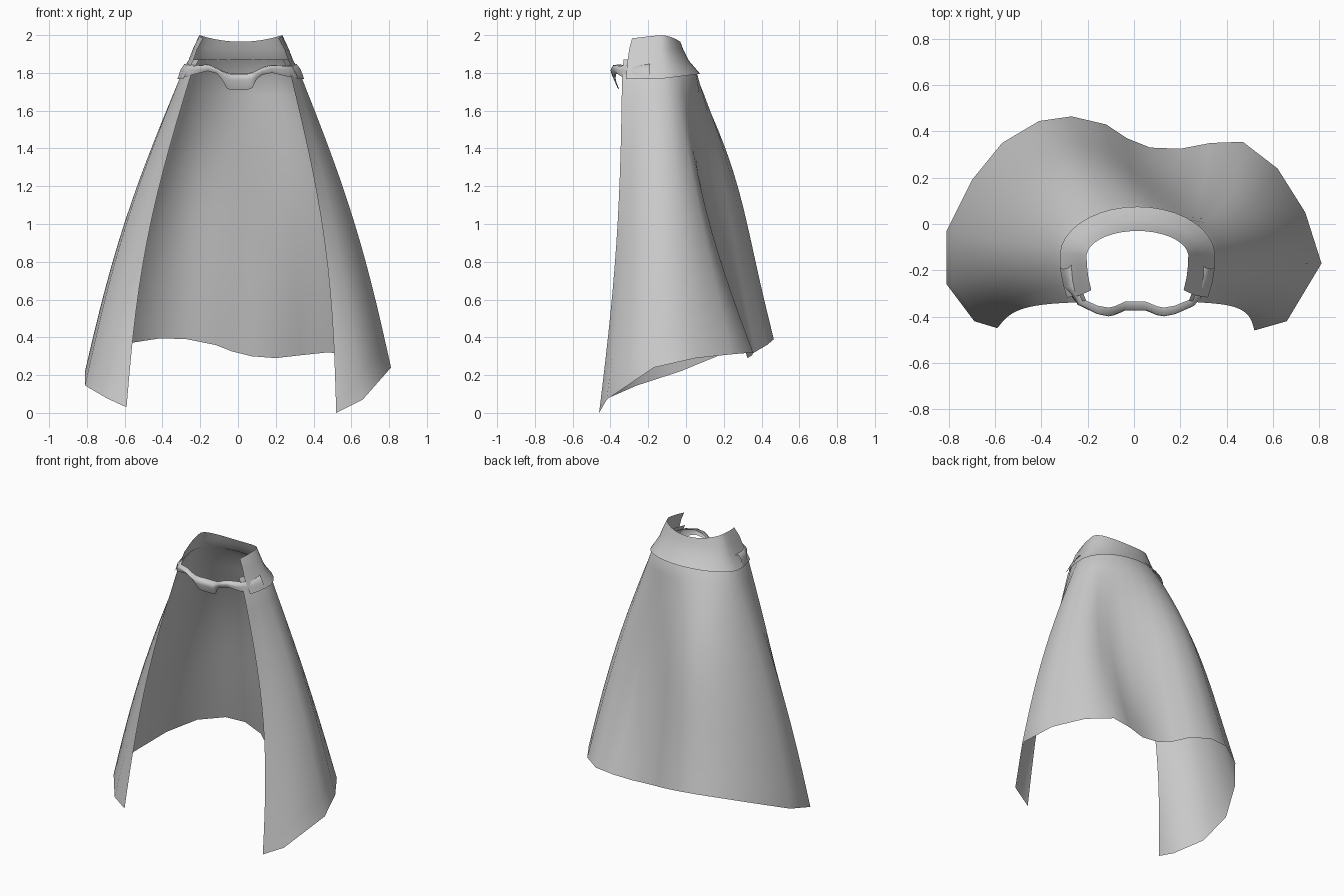
import bpy, math

if "Cube" in bpy.data.objects:
    bpy.data.objects.remove(bpy.data.objects["Cube"])

cloth = bpy.data.materials.new("grey cloth")
cloth.diffuse_color = (0.6, 0.6, 0.6, 1)
cloth.use_nodes = True
cloth.node_tree.nodes["Principled BSDF"].inputs["Base Color"].default_value = cloth.diffuse_color


def loft(name, rows):
    """Skin a sheet through rows holding equal numbers of points."""
    n = len(rows[0])
    verts = [p for row in rows for p in row]
    faces = [(r * n + i, (r + 1) * n + i, (r + 1) * n + i + 1, r * n + i + 1)
             for r in range(len(rows) - 1) for i in range(n - 1)]
    mesh = bpy.data.meshes.new(name)
    mesh.from_pydata(verts, [], faces)
    mesh.materials.append(cloth)
    mesh.shade_smooth()
    obj = bpy.data.objects.new(name, mesh)
    bpy.context.collection.objects.link(obj)
    return obj


def ring(deg, rx, back, front, cx=0.015, cy=-0.14):
    """Point on an oval with a different depth at the back and front."""
    a = math.radians(deg)
    s = math.sin(a)
    return cx + rx * math.cos(a), cy + (back if s > 0 else front) * s


# Cape: hem point (x, y, z) and depth bulge of each fold, left to right
hem = [(-.59, -.45, .03, -.25), (-.69, -.42, .075, -.12), (-.81, -.26, .145, 0),
       (-.81, -.03, .22, .05), (-.70, .19, .31, .09), (-.57, .35, .37, .11),
       (-.41, .445, .395, .12), (-.27, .465, .39, .12), (-.12, .43, .36, .10),
       (-.03, .37, .325, .05), (.07, .33, .30, -.03), (.20, .325, .29, -.15),
       (.33, .35, .305, -.21), (.47, .355, .32, -.14), (.62, .24, .31, -.03),
       (.74, .05, .29, .03), (.81, -.17, .24, 0), (.66, -.42, .07, -.12),
       (.52, -.46, 0, -.25)]
last = len(hem) - 1
angles = [214 - 248 * i / last for i in range(last + 1)]
# top edge tucked under the collar
rows = [[(*ring(a, .268, .143, .34), 1.87) for a in angles]]
for r in range(15):
    t = r / 14
    wave = math.sin(math.pi * t)
    upper = .03 * math.sin(2 * math.pi * t)
    row = []
    for i, (x, y, z, by) in enumerate(hem):
        tx, ty = ring(angles[i], .318, .20, .355)
        bx = .18 if i == 0 else .25 if i == last else .09
        row.append((tx + (x - tx) * (t + bx * wave),
                    ty + (y - ty) * (t + by * wave + (upper if by > .04 else 0)),
                    1.79 + (z - 1.79) * t))
    rows.append(row)
loft("cape", rows)

# Collar: flared band rising to a standing neck, open at the front
steps = 24
rows = [[], [], [], []]
for i in range(steps + 1):
    deg = 205 - 230 * i / steps
    s = math.sin(math.radians(deg))
    back = max(0, s)
    for k, (rx, rb, rf, z) in enumerate([
            (.336, .215, .42, 1.768 + .027 * back), (.278, .155, .40, 1.865),
            (.255, .125, .38, 1.925), (.22, .11, .345, 2.0 - .035 * back ** 2)]):
        x, y = ring(deg, rx, rb, rf)
        rows[k].append((x, y, z - (.04 * max(0, -s) if k == 3 else 0)))
loft("collar", rows)

# Front band with a hanging clasp tab: x, outer y, upper z, lower z
band = [(-.32, -.19, 1.85, 1.768), (-.305, -.27, 1.845, 1.77), (-.25, -.345, 1.84, 1.788),
        (-.16, -.385, 1.845, 1.81), (-.11, -.395, 1.825, 1.795), (-.085, -.39, 1.812, 1.765),
        (-.06, -.38, 1.802, 1.72), (-.04, -.37, 1.798, 1.71), (.05, -.37, 1.798, 1.71),
        (.075, -.38, 1.803, 1.72), (.10, -.39, 1.815, 1.77), (.13, -.395, 1.83, 1.79),
        (.18, -.385, 1.843, 1.80), (.265, -.35, 1.84, 1.78), (.33, -.27, 1.84, 1.768),
        (.35, -.19, 1.85, 1.768)]
rows = [[], [], [], []]
for x, y, hi, lo in band:
    side = min(1, abs((x - .015) / .32) ** 3)    # slopes inward at the sides
    rows[0].append((x * (1 - .16 * side), y + .035 * (1 - side * .6), hi))
    rows[1].append((x * (1 - .11 * side), y, hi - .004))
    rows[2].append((x * (1 - .05 * side), y - .004, hi * .6 + lo * .4))
    rows[3].append((x, y + .018 * (1 - side), lo))
loft("front_band", rows)
